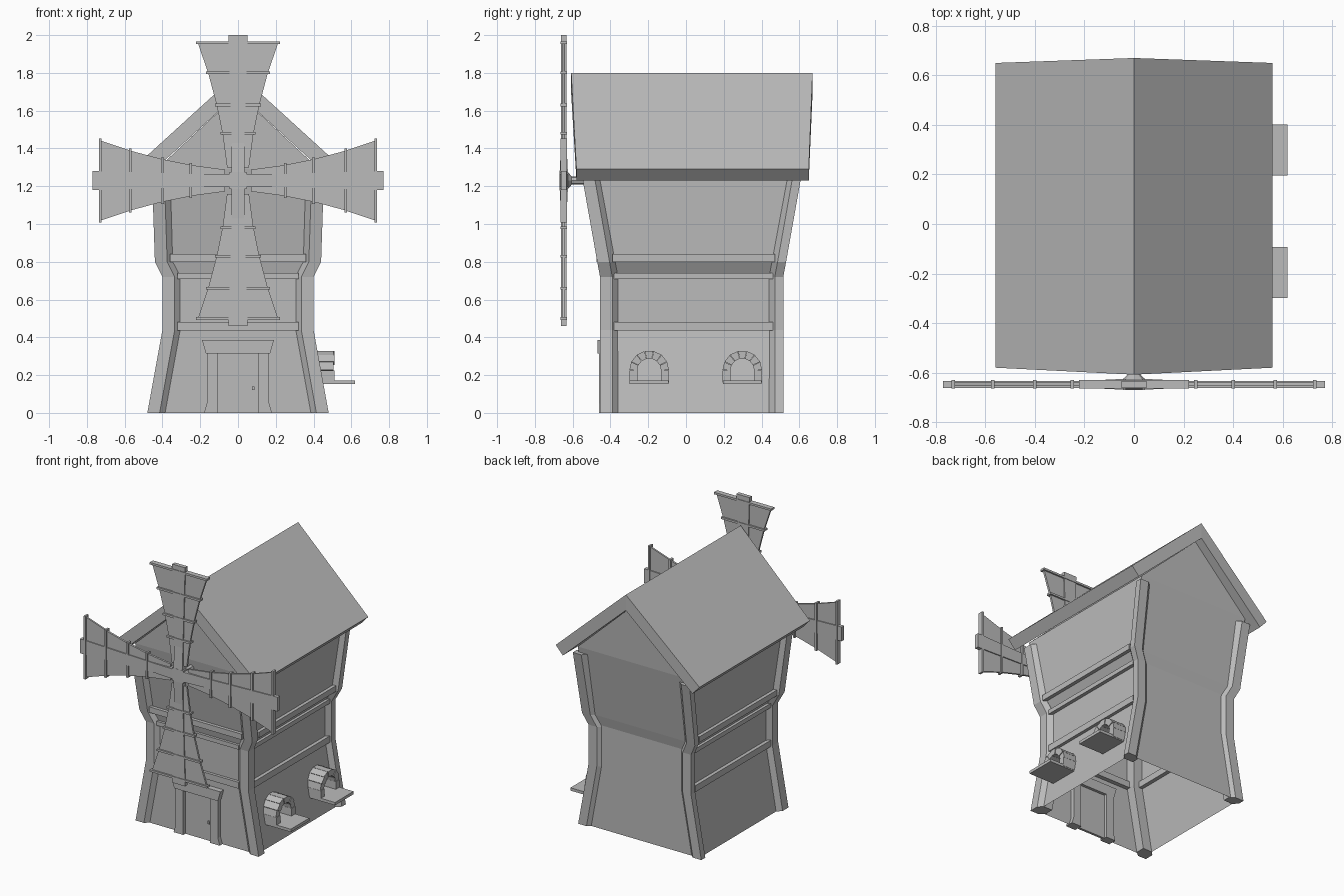
import bpy, bmesh, math
from mathutils import Matrix, Vector

cube = bpy.data.objects.get("Cube")
if cube:
    bpy.data.objects.remove(cube)

grey = bpy.data.materials.new("plain grey")
grey.use_nodes = True
GREY = (0.5, 0.5, 0.5, 1)
grey.diffuse_color = GREY
grey.node_tree.nodes["Principled BSDF"].inputs["Base Color"].default_value = GREY


def finish(name, bm):
    bmesh.ops.recalc_face_normals(bm, faces=bm.faces)
    me = bpy.data.meshes.new(name)
    bm.to_mesh(me)
    bm.free()
    me.materials.append(grey)
    ob = bpy.data.objects.new(name, me)
    bpy.context.collection.objects.link(ob)
    return ob


def add_loft(bm, rings, caps=True):
    """Skin a list of equal-length point rings."""
    vs = [[bm.verts.new(p) for p in ring] for ring in rings]
    n = len(vs[0])
    for a, b in zip(vs, vs[1:]):
        for i in range(n):
            j = (i + 1) % n
            bm.faces.new((a[i], a[j], b[j], b[i]))
    if caps:
        bm.faces.new(vs[0])
        bm.faces.new(vs[-1])
    return vs


def loft(name, rings):
    bm = bmesh.new()
    add_loft(bm, rings)
    return finish(name, bm)


def box(name, x0, x1, y0, y1, z0, z1):
    return loft(name, [[(x0, y0, z), (x1, y0, z), (x1, y1, z), (x0, y1, z)]
                       for z in (z0, z1)])


# walls: one open sheet, tapered, then flared up to the gables
bm = bmesh.new()
sections = [(0, .45, -.43, .495), (.45, .37, -.43, .495), (.73, .37, -.43, .495),
            (.80, .41, -.445, .51), (1.29, .43, -.53, .59)]
vs = add_loft(bm, [[(-x, f, z), (x, f, z), (x, b, z), (-x, b, z)]
                   for z, x, f, b in sections], caps=False)
top = vs[-1]
for i, y in ((0, -.55), (2, .61)):
    bm.faces.new((top[i], top[i + 1], bm.verts.new((0, y, 1.69))))
finish("walls", bm)

# chamfered corner posts that follow the bend of the walls
post_path = [(0, .48, -.455, .515), (.44, .40, -.455, .515), (.72, .40, -.455, .515),
             (.80, .44, -.47, .53), (1.25, .455, -.55, .61)]
for sx, side in ((1, "left"), (-1, "right")):
    for sy, end in ((1, "front"), (-1, "back")):
        face, deep = (.065, .095) if sy > 0 else (.045, .075)
        rings = []
        for z, x, f, b in post_path:
            y = f if sy > 0 else b
            section = [(0, 0), (.065, 0), (.10, .03), (.10, deep), (.03, deep), (0, face)]
            rings.append([(sx * (x - u), y + sy * v, z) for u, v in section])
        loft(f"{end}_{side}_post", rings)

# horizontal beams on the front and both sides: z range, outer x, outer y
for label, z0, z1, x, y, half, y0, y1 in (
        ("lower", .435, .48, .395, -.45, .32, -.38, .46),
        ("middle", .71, .74, .395, -.45, .32, -.38, .46),
        ("upper", .80, .84, .435, -.475, .36, -.39, .47)):
    box(f"front_{label}_beam", -half, half, y, y + .05, z0, z1)
    box(f"left_{label}_beam", x - .05, x, y0, y1, z0, z1)
    box(f"right_{label}_beam", -x, .05 - x, y0, y1, z0, z1)

# roof: one chevron slab, longer along the ridge
roof = []
for s in (-1, 1):
    ridge, eave = (-.608, -.58) if s < 0 else (.67, .65)
    roof.append([(0, ridge, 1.8), (.56, eave, 1.29), (.505, eave, 1.23),
                 (0, ridge, 1.69), (-.505, eave, 1.23), (-.56, eave, 1.29)])
bm = bmesh.new()
a, b = ([bm.verts.new(p) for p in ring] for ring in roof)
for i in range(6):
    j = (i + 1) % 6
    bm.faces.new((a[i], a[j], b[j], b[i]))
for r in (a, b):
    bm.faces.new(r[:4])
    bm.faces.new((r[0], r[3], r[4], r[5]))
finish("roof", bm)

# door with its frame
box("door", -.108, .108, -.437, -.42, 0, .32)
for s, side in ((1, "left"), (-1, "right")):
    loft(f"door_{side}_jamb", [[(s * x, y, z) for x, y in
                                ((.105, -.46), (w, -.46), (w, -.40), (.105, -.40))]
                               for z, w in ((0, .18), (.05, .165), (.32, .165))])
loft("door_lintel", [[(-w, -.468, z), (w, -.468, z), (w, -.40, z), (-w, -.40, z)]
                     for z, w in ((.315, .17), (.385, .19))])
box("door_handle", .075, .088, -.447, -.43, .12, .14)

# arched windows with stone blocks and a deep sill
INNER, OUTER, SPRING = .063, .105, .225
for n, cy in enumerate((-.195, .298), 1):
    bm = bmesh.new()
    blocks = 7
    for k in range(blocks):
        depth = .51 if k % 2 else .506
        rings = []
        for t in (k + .02, k + .98):
            ang = math.pi * t / blocks
            c, s = math.cos(ang), math.sin(ang)
            rings.append([(x, cy + r * c, SPRING + r * s) for x, r in
                          ((.38, INNER), (depth, INNER), (depth, OUTER), (.38, OUTER))])
        add_loft(bm, rings)
    for s in (-1, 1):
        add_loft(bm, [[(x, cy + s * r, z) for x, r in
                       ((.38, INNER), (.51, INNER), (.51, OUTER), (.38, OUTER))]
                      for z in (.16, SPRING)])
    finish(f"window_{n}_arch", bm)
    box(f"window_{n}_sill", .40, .62, cy - .103, cy + .103, .152, .172)

# sail hub, flange and axle
HUB = Vector((0, -.647, 1.23))
box("hub", -.045, .045, -.67, -.625, 1.185, 1.275)


def round_part(name, r1, r2, y0, y1, sides):
    bm = bmesh.new()
    bmesh.ops.create_cone(bm, cap_ends=True, segments=sides, radius1=r1, radius2=r2,
                          depth=y1 - y0)
    turn = Matrix.Translation((0, (y0 + y1) / 2, HUB.z)) @ Matrix.Rotation(-math.pi / 2, 4, 'X')
    bm.transform(turn)
    finish(name, bm)


round_part("hub_flange", .045, .022, -.626, -.605, 8)
round_part("axle", .022, .022, -.61, -.50, 8)


def half_width(r):
    """Half width of a sail at distance r from the hub."""
    return .052 + .07 * r + .205 * r * r


# four sails: sheet, spine and rungs
for k, label in enumerate(("upper", "left", "lower", "right")):
    place = Matrix.Translation(HUB) @ Matrix.Rotation(k * math.pi / 2, 4, 'Y')

    def slab(bm, stations):
        add_loft(bm, [[(-w, -d, r), (w, -d, r), (w, d, r), (-w, d, r)]
                      for r, w, d in stations])

    bm = bmesh.new()
    slab(bm, [(r, half_width(r), .007) for r in (.07, .24, .40, .56, .735)])
    bm.transform(place)
    finish(f"{label}_sail", bm)

    bm = bmesh.new()
    slab(bm, [(.04, .035, .022), (.2, .033, .014), (.75, .05, .014), (.77, .05, .014)])
    bm.transform(place)
    finish(f"{label}_sail_spine", bm)

    bm = bmesh.new()
    for r in (.25, .40, .57, .73):
        w = half_width(r) + .01
        slab(bm, [(r - .007, w, .018), (r + .007, w, .018)])
    bm.transform(place)
    finish(f"{label}_sail_rungs", bm)
